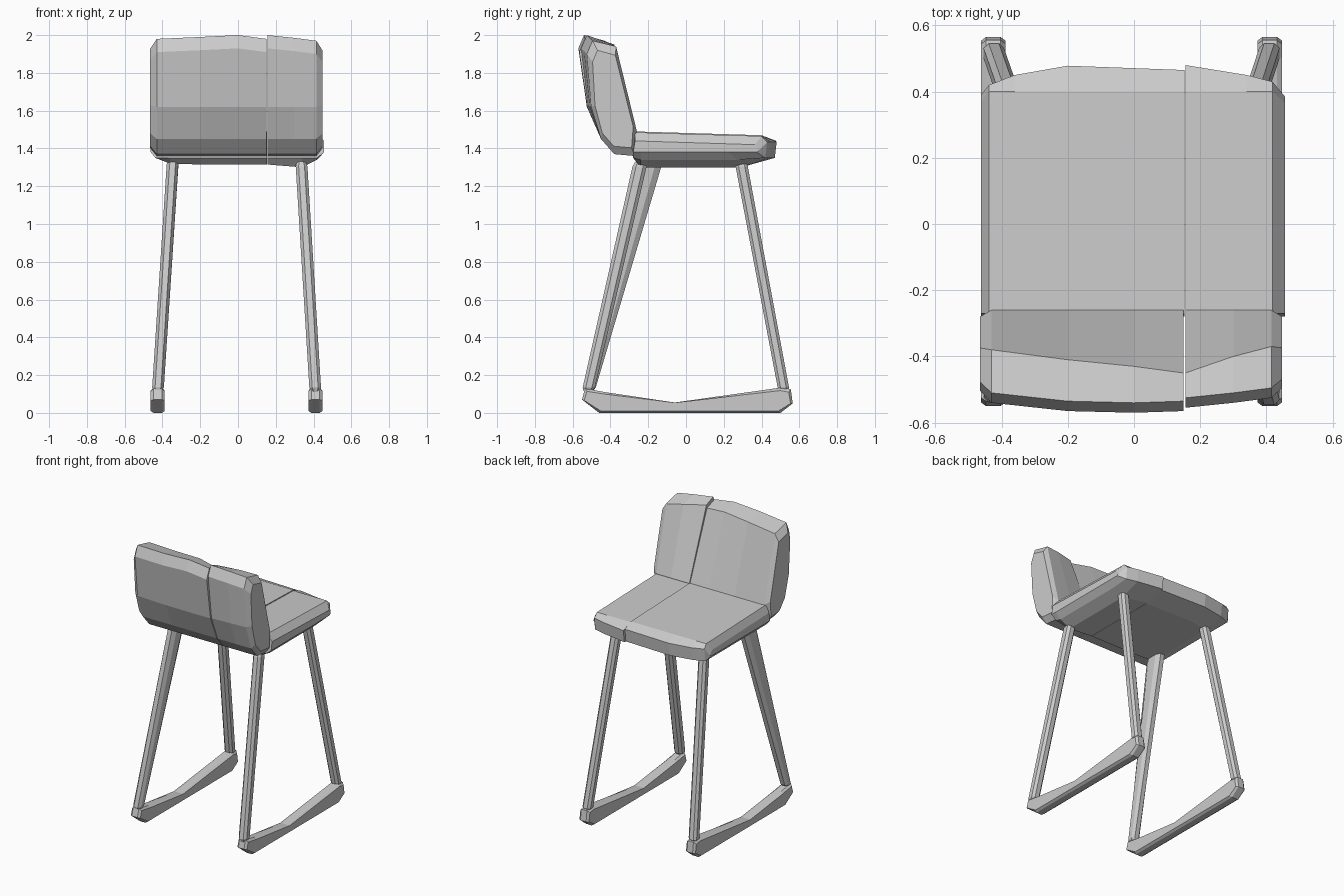
import bpy
import bmesh
from mathutils import Vector

cube = bpy.data.objects.get("Cube")
if cube:
    bpy.data.objects.remove(cube)

grey = bpy.data.materials.new("light grey")
grey.use_nodes = True
COLOUR = (0.6, 0.6, 0.6, 1)
grey.diffuse_color = COLOUR
grey.node_tree.nodes["Principled BSDF"].inputs["Base Color"].default_value = COLOUR


def loft(name, rings):
    """Skin a row of matching outlines and cap both ends."""
    bm = bmesh.new()
    rows = [[bm.verts.new(p) for p in ring] for ring in rings]
    count = len(rows[0])
    for a, b in zip(rows, rows[1:]):
        for i in range(count):
            j = (i + 1) % count
            bm.faces.new((a[i], a[j], b[j], b[i]))
    bm.faces.new(rows[0])
    bm.faces.new(rows[-1])
    bmesh.ops.recalc_face_normals(bm, faces=bm.faces)
    mesh = bpy.data.meshes.new(name)
    bm.to_mesh(mesh)
    bm.free()
    mesh.materials.append(grey)
    obj = bpy.data.objects.new(name, mesh)
    bpy.context.collection.objects.link(obj)
    return obj


# Backrest: curved slab in two panels
def back_ring(x, back, inner, top, scale=1.0):
    outline = [(back, top - 0.07), (back + 0.03, top), (inner, top - 0.03),
               (-0.26, 1.49), (-0.27, 1.36), (-0.38, 1.37),
               (-0.45, 1.45), (back * 0.5 - 0.24, 1.62)]
    cy, cz = -0.4, 1.67
    return [Vector((x, cy + (y - cy) * scale, cz + (z - cz) * scale))
            for y, z in outline]


loft("backrest_wide_panel", [
    back_ring(-0.465, -0.52, -0.37, 1.97, 0.86),
    back_ring(-0.43, -0.54, -0.38, 1.98),
    back_ring(-0.2, -0.565, -0.41, 1.99),
    back_ring(0.0, -0.57, -0.43, 2.0),
    back_ring(0.15, -0.565, -0.45, 1.98)])
loft("backrest_narrow_panel", [
    back_ring(0.155, -0.555, -0.45, 2.0),
    back_ring(0.3, -0.54, -0.4, 1.985),
    back_ring(0.415, -0.525, -0.37, 1.97),
    back_ring(0.447, -0.51, -0.37, 1.96, 0.86)])


# Seat: flat cushion in two panels with bevelled underside
def seat_ring(x, front, drop, bottom):
    outline = [(-0.27, 1.49 - drop), (min(0.4, front - 0.02), 1.47 - drop),
               (front, 1.44 - drop), (front - 0.01, max(1.35, bottom)),
               (front - 0.16, bottom), (-0.24, bottom),
               (-0.28, max(1.35, bottom))]
    return [Vector((x, y, z)) for y, z in outline]


loft("seat_wide_panel", [
    seat_ring(-0.462, 0.39, 0.05, 1.38),
    seat_ring(-0.438, 0.42, 0, 1.35),
    seat_ring(-0.36, 0.45, 0, 1.32),
    seat_ring(-0.2, 0.478, 0, 1.315),
    seat_ring(0.153, 0.465, 0, 1.315)])
loft("seat_narrow_panel", [
    seat_ring(0.155, 0.48, 0.005, 1.315),
    seat_ring(0.34, 0.45, 0.005, 1.3),
    seat_ring(0.418, 0.43, 0.005, 1.34),
    seat_ring(0.456, 0.385, 0.05, 1.38)])


# Floor runners: thin in the middle, upturned at both ends
def runner(name, x):
    outline = [(-0.55, 0.07), (-0.535, 0.13), (-0.43, 0.11), (-0.06, 0.055),
               (0.51, 0.135), (0.555, 0.125), (0.565, 0.05), (0.5, 0),
               (-0.46, 0)]
    rings = []
    for dx, pinch in ((-0.037, 0.8), (-0.022, 1), (0.022, 1), (0.037, 0.8)):
        rings.append([Vector((x + dx, y * (0.9 + pinch * 0.1),
                              0.05 + (z - 0.05) * pinch)) for y, z in outline])
    loft(name, rings)


# Legs: tapered eight-sided struts with pinched ends
def leg(name, foot, head, foot_depth, head_depth, width=0.062):
    foot, head = Vector(foot), Vector(head)
    corners = [(-1, -0.5), (-0.5, -1), (0.5, -1), (1, -0.5),
               (1, 0.5), (0.5, 1), (-0.5, 1), (-1, 0.5)]
    rings = []
    for t, size in ((0, 0.6), (0.02, 1), (0.98, 1), (1, 0.75)):
        centre = foot.lerp(head, t)
        depth = foot_depth + (head_depth - foot_depth) * t
        rings.append([centre + Vector((a * width * size / 2,
                                       b * depth * size / 2, 0))
                      for a, b in corners])
    loft(name, rings)


for side, foot_x, head_x in (("right", -0.425, -0.345), ("left", 0.41, 0.335)):
    runner(side + "_runner", foot_x)
    leg(side + "_far_leg", (foot_x, 0.52, 0.11), (head_x, 0.29, 1.33), 0.06, 0.065)

# The two legs under the backrest differ in depth
leg("left_near_leg", (0.41, -0.52, 0.11), (0.335, -0.24, 1.33), 0.065, 0.075)
leg("right_near_leg", (-0.425, -0.515, 0.11), (-0.345, -0.19, 1.34), 0.06, 0.14)
